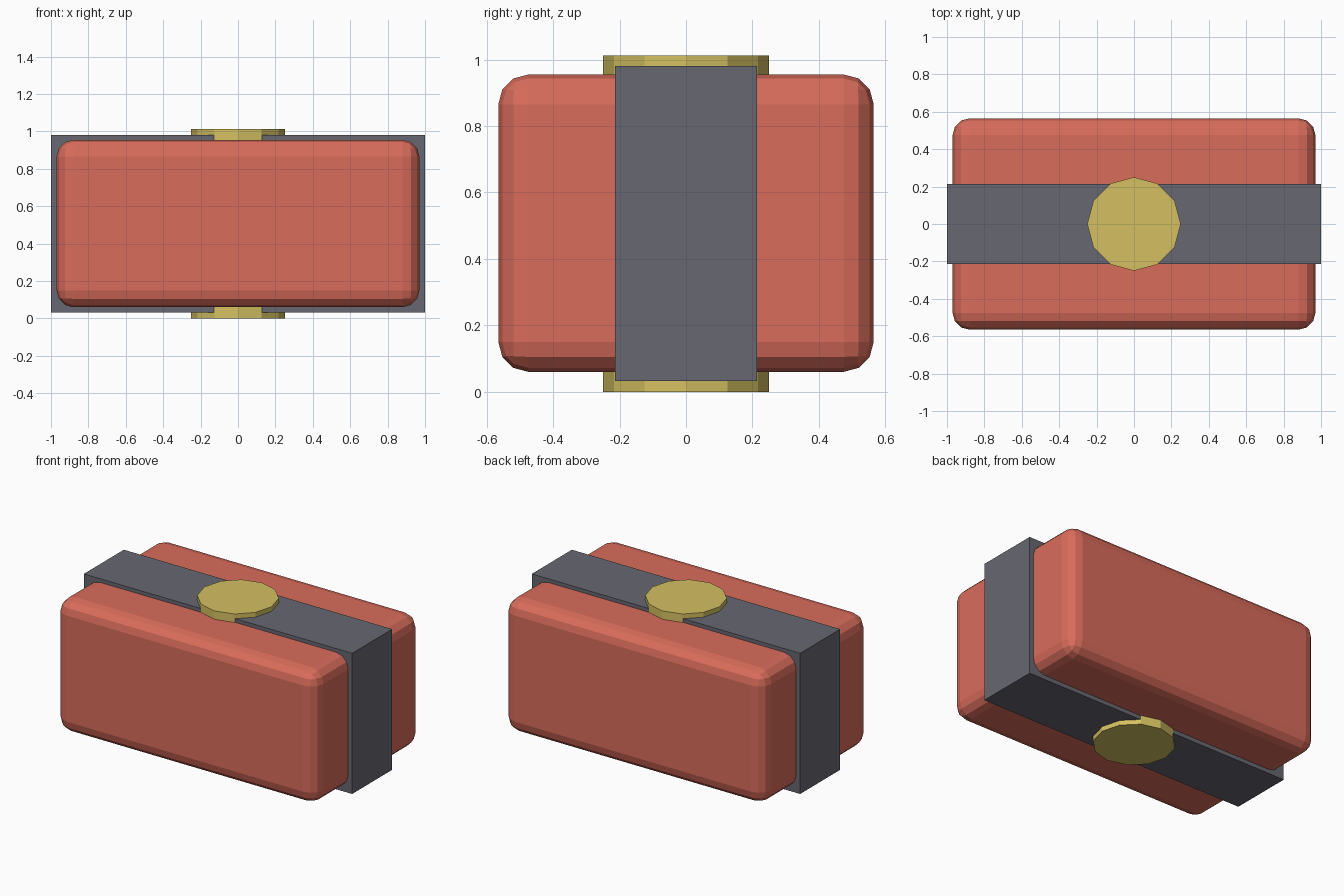
import bpy

cube = bpy.data.objects.get("Cube")
if cube:
    bpy.data.objects.remove(cube, do_unlink=True)


def material(name, color):
    mat = bpy.data.materials.new(name)
    mat.use_nodes = True
    mat.diffuse_color = (*color, 1)
    mat.node_tree.nodes["Principled BSDF"].inputs["Base Color"].default_value = (*color, 1)
    return mat


red = material("coral red", (0.69, 0.15, 0.105))
grey = material("slate grey", (0.135, 0.135, 0.165))
gold = material("dull gold", (0.66, 0.53, 0.12))


def finish(name, mat):
    obj = bpy.context.object
    obj.name = name
    obj.data.materials.append(mat)
    return obj


def box(name, size, z, mat):
    bpy.ops.mesh.primitive_cube_add(size=1, location=(0, 0, z))
    obj = finish(name, mat)
    obj.scale = size
    bpy.ops.object.transform_apply(location=False, rotation=False, scale=True)
    return obj


# Rounded, faceted main block
body = box("body", (1.94, 1.13, 0.895), 0.5075, red)
bevel = body.modifiers.new("rounded_edges", "BEVEL")
bevel.width = 0.09
bevel.segments = 3

# Band wrapped around the block
box("strap", (2.0, 0.426, 0.948), 0.506, grey)

# Twelve-sided discs set into the top and bottom of the block
thickness = 0.10
for name, z in (("top_disc", 1.012 - thickness / 2), ("bottom_disc", thickness / 2)):
    bpy.ops.mesh.primitive_cylinder_add(vertices=12, radius=0.25, depth=thickness, location=(0, 0, z))
    finish(name, gold)
